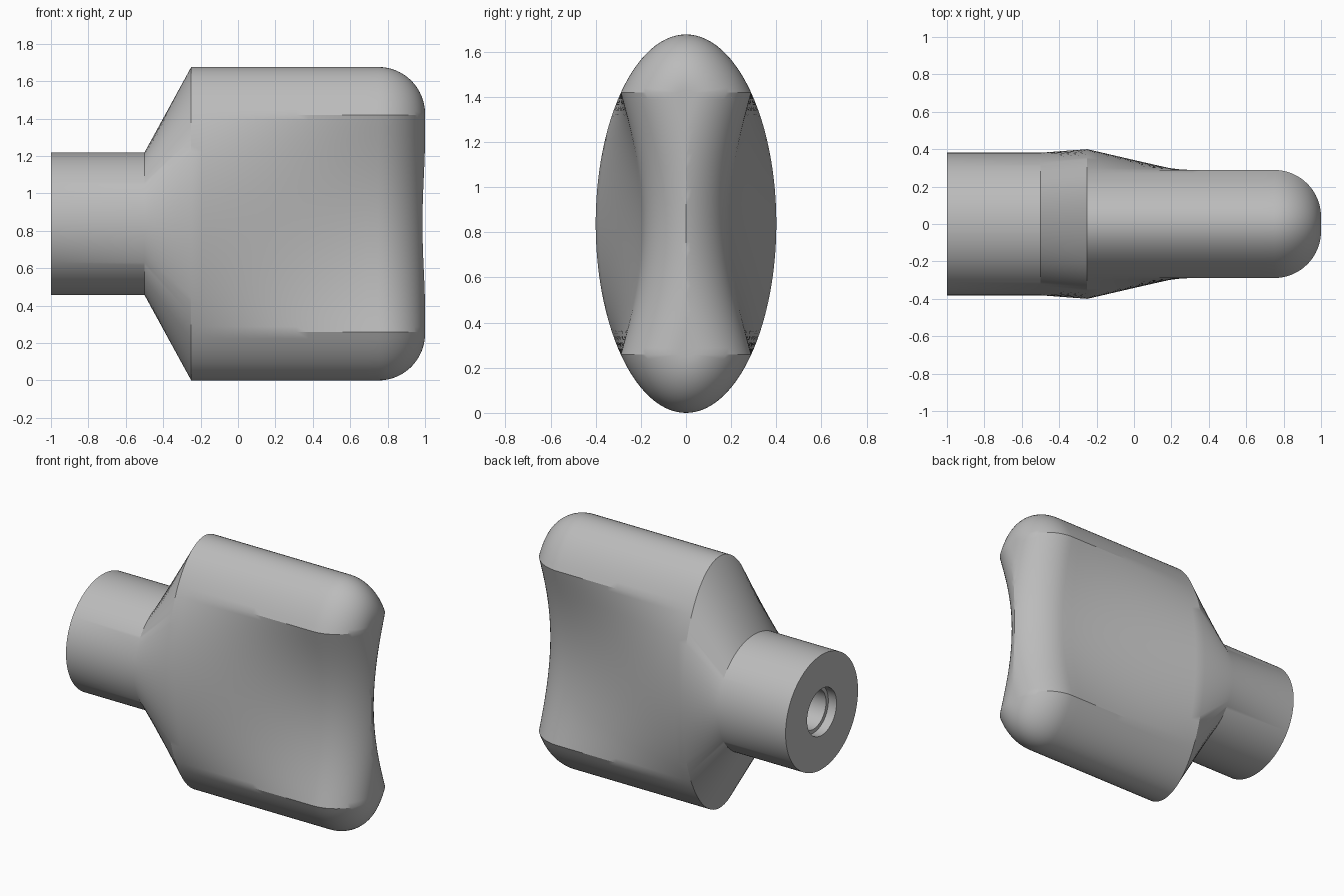
import bpy, bmesh
from math import sin, cos, asin, pi, sqrt

old = bpy.data.objects.get("Cube")
if old:
    bpy.data.objects.remove(old)

HALF_H, HALF_W = 0.838, 0.4      # elliptical body section
EDGE = 0.58                      # half height of the finger scoops
T0 = asin(EDGE / HALF_H)
EDGE_W = HALF_W * cos(T0)
FILLET = 0.25                    # rounding of the far end
START = 0.75                     # where the rounding begins

# Angles down the front half of a section, with points on the scoop borders
CAP, MID = 14, 32
angles = [pi / 2 + (T0 - pi / 2) * i / CAP for i in range(CAP)]
angles += [T0 - 2 * T0 * i / MID for i in range(MID + 1)]
angles += [-a for a in reversed(angles[:CAP])]


def scoop_depth(x):
    u = (x + 0.25) / 1.25
    return 0.29 * (u - u ** 4 / 5)


def body_point(x, t):
    """Front-half point of the grip section: rounded caps, hollowed middle."""
    z, w = HALF_H * sin(t), HALF_W * cos(t)
    if abs(z) <= EDGE + 1e-6:
        w -= scoop_depth(x) * max(0, 1 - (z / EDGE) ** 2)
        # Where the middle is thinner than the rounding, it ends in a ridge
        x = min(x, START + sqrt(FILLET ** 2 - max(0, FILLET - w) ** 2))
    d = FILLET - sqrt(max(0, FILLET ** 2 - max(0, x - START) ** 2))
    if abs(z) <= EDGE + 1e-6:
        return x, max(0, w - d), z
    side = 1 if z > 0 else -1
    cap = HALF_H - EDGE
    z = side * (EDGE + (abs(z) - EDGE) * (cap - d) / cap)
    return x, w * (EDGE_W - d) / EDGE_W, z


# Round sections: blind stepped bore, end face and neck
neck = [(-0.5, 0), (-0.5, 0.13), (-0.94, 0.13), (-0.94, 0.155),
        (-1, 0.155), (-1, 0.381), (-0.5, 0.381)]
sections = [[(x, r * cos(t), r * sin(t)) for t in angles] for x, r in neck]

# Grip sections: straight length, then closely spaced around the rounded end
xs = [-0.25 + i / 16 for i in range(17)]
xs += [START + FILLET * sin(pi / 2 * i / 16) for i in range(1, 17)]
sections += [[body_point(x, t) for t in angles] for x in xs]

bm = bmesh.new()
halves = [[[bm.verts.new((x, s * y, z + HALF_H)) for x, y, z in sec]
           for sec in sections] for s in (-1, 1)]
n = len(angles)
for half in halves:
    for a, b in zip(half, half[1:]):
        for i in range(n - 1):
            bm.faces.new((a[i], a[i + 1], b[i + 1], b[i]))
# Flat sliver closing the far end
front, back = halves[0][-1], halves[1][-1]
for i in range(n - 1):
    bm.faces.new((front[i], front[i + 1], back[i + 1], back[i]))
bmesh.ops.remove_doubles(bm, verts=bm.verts, dist=0.0004)
bmesh.ops.recalc_face_normals(bm, faces=bm.faces)

mesh = bpy.data.meshes.new("thumb_grip")
bm.to_mesh(mesh)
bm.free()
grip = bpy.data.objects.new("thumb_grip", mesh)
bpy.context.collection.objects.link(grip)

mat = bpy.data.materials.new("plain grey")
mat.use_nodes = True
grey = (0.5, 0.5, 0.5, 1)
mat.diffuse_color = grey
mat.node_tree.nodes["Principled BSDF"].inputs["Base Color"].default_value = grey
mesh.materials.append(mat)

bpy.ops.object.select_all(action="DESELECT")
grip.select_set(True)
bpy.context.view_layer.objects.active = grip
bpy.ops.object.shade_smooth_by_angle(angle=pi / 7)
